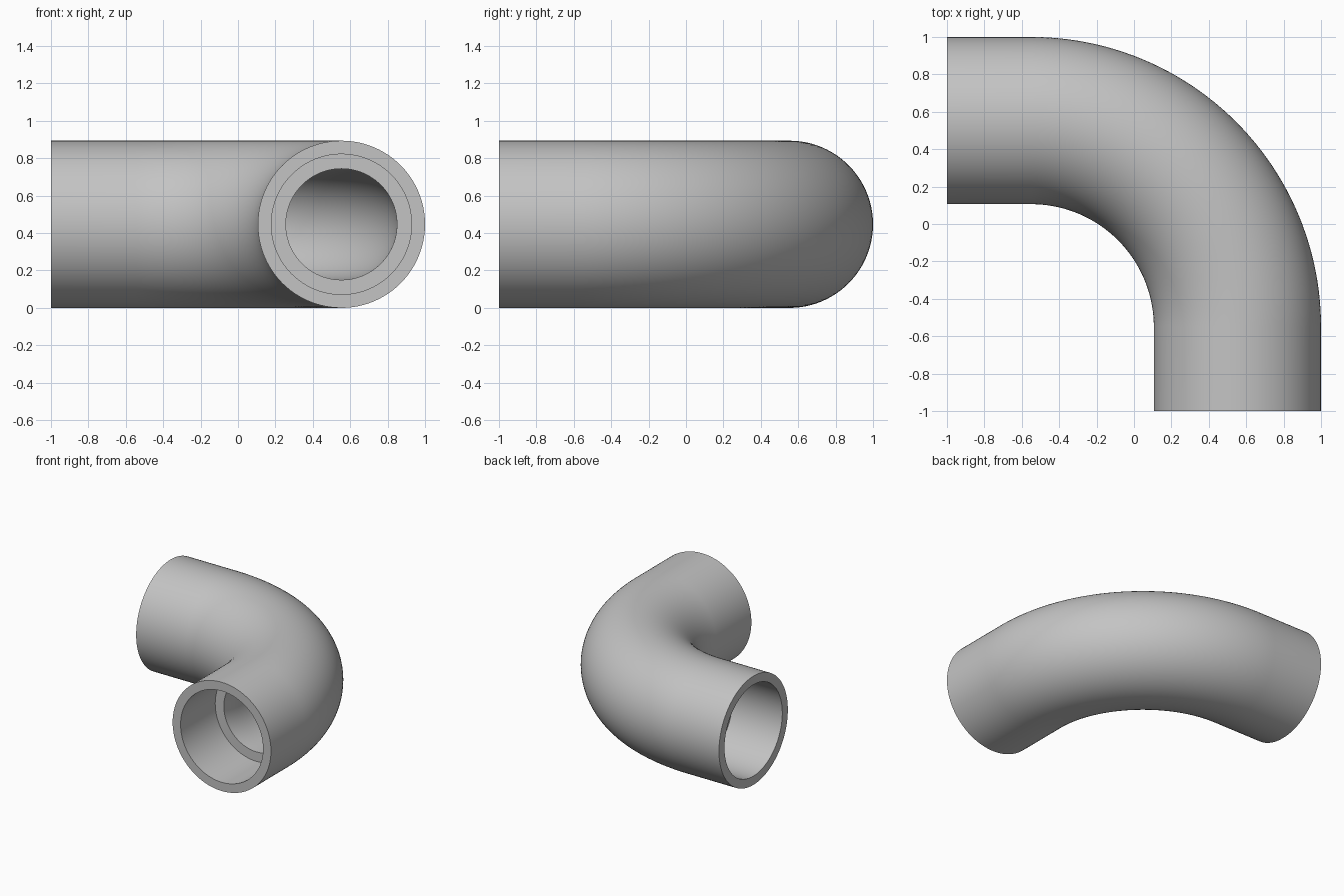
import bpy, bmesh, math
from mathutils import Vector

if "Cube" in bpy.data.objects:
    bpy.data.objects.remove(bpy.data.objects["Cube"])

SIDES, BEND_STEPS = 96, 48
R_OUT, R_SOCKET, R_BORE = 0.447, 0.375, 0.297
END = -1.0                 # plane of both open ends
BEND = -0.55               # bend centre in x and y, also the socket floor
PATH_R = 1 - R_OUT - BEND  # bend radius of the centre line
AXIS = 1 - R_OUT           # offset of the straight centre lines

# Centre line stations: (point, outward normal in the xy plane)
front_end = (Vector((AXIS, END, R_OUT)), Vector((1, 0, 0)))
left_end = (Vector((END, AXIS, R_OUT)), Vector((0, 1, 0)))
bend = []
for i in range(BEND_STEPS + 1):
    a = math.pi / 2 * i / BEND_STEPS
    n = Vector((math.cos(a), math.sin(a), 0))
    bend.append((Vector((BEND, BEND, R_OUT)) + n * PATH_R, n))

# Closed run of rings: outer skin one way, sockets and bore back again
rings = [(s, R_OUT) for s in [front_end] + bend + [left_end]]
rings += [(left_end, R_SOCKET), (bend[-1], R_SOCKET)]
rings += [(s, R_BORE) for s in reversed(bend)]
rings += [(bend[0], R_SOCKET), (front_end, R_SOCKET)]

bm = bmesh.new()
loops = []
for (centre, normal), radius in rings:
    loop = []
    for k in range(SIDES):
        t = 2 * math.pi * k / SIDES
        offset = normal * math.cos(t) + Vector((0, 0, math.sin(t)))
        loop.append(bm.verts.new(centre + offset * radius))
    loops.append(loop)
for i, a in enumerate(loops):
    b = loops[(i + 1) % len(loops)]
    for k in range(SIDES):
        m = (k + 1) % SIDES
        bm.faces.new((a[k], a[m], b[m], b[k]))
bmesh.ops.recalc_face_normals(bm, faces=bm.faces)

mesh = bpy.data.meshes.new("pipe_elbow")
bm.to_mesh(mesh)
bm.free()
elbow = bpy.data.objects.new("pipe_elbow", mesh)
bpy.context.collection.objects.link(elbow)

grey = bpy.data.materials.new("plain_grey")
grey.diffuse_color = (0.55, 0.55, 0.55, 1)
grey.use_nodes = True
grey.node_tree.nodes["Principled BSDF"].inputs["Base Color"].default_value = grey.diffuse_color
mesh.materials.append(grey)

# Smooth walls, crisp rims and socket ledges
bpy.context.view_layer.objects.active = elbow
elbow.select_set(True)
bpy.ops.object.shade_smooth_by_angle(angle=math.radians(30))
